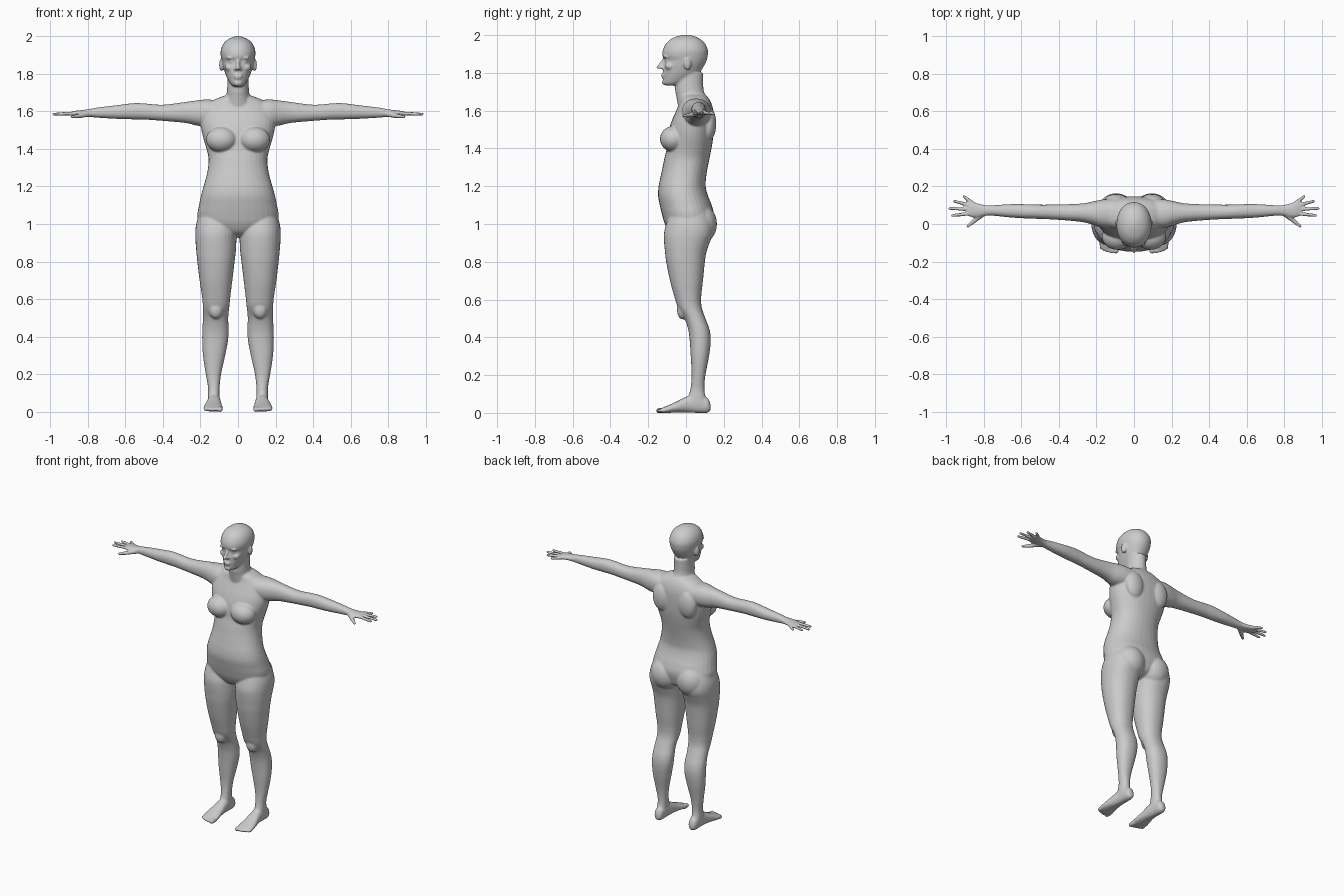
import bpy, bmesh, math
from mathutils import Vector, Matrix

bm = bmesh.new()
AXES = {'x': (0, 1, 2), 'y': (1, 0, 2), 'z': (2, 0, 1)}


def smooth_path(rows, steps=4):
    """Catmull-Rom interpolation through rows of numbers."""
    out = []
    for i in range(len(rows) - 1):
        p = [rows[max(i - 1, 0)], rows[i], rows[i + 1], rows[min(i + 2, len(rows) - 1)]]
        for k in range(steps):
            t = k / steps
            out.append([0.5 * (2 * b + (c - a) * t + (2 * a - 5 * b + 4 * c - d) * t * t
                               + (3 * b - a - 3 * c + d) * t ** 3) for a, b, c, d in zip(*p)])
    return out + [list(rows[-1])]


def loft(axis, rows, side=1, power=2.2, n=32):
    """Closed tube; each row is (position, u min, u max, v min, v max)."""
    a, u, v = AXES[axis]
    rings = []
    for t, u0, u1, v0, v1 in smooth_path(rows):
        ring = []
        for k in range(n):
            ang = 2 * math.pi * k / n
            c, s = math.cos(ang), math.sin(ang)
            co = [0, 0, 0]
            co[a] = t
            co[u] = (u0 + u1) / 2 + (u1 - u0) / 2 * math.copysign(abs(c) ** (2 / power), c)
            co[v] = (v0 + v1) / 2 + (v1 - v0) / 2 * math.copysign(abs(s) ** (2 / power), s)
            co[0] *= side
            ring.append(bm.verts.new(co))
        rings.append(ring)
    for r, q in zip(rings, rings[1:]):
        for k in range(n):
            j = (k + 1) % n
            bm.faces.new((r[k], r[j], q[j], q[k]))
    bm.faces.new(rings[0])
    bm.faces.new(rings[-1])


def blob(center, radii, tilt=0):
    m = Matrix.Translation(center) @ Matrix.Rotation(tilt, 4, 'Z') @ Matrix.Diagonal((*radii, 1))
    bmesh.ops.create_uvsphere(bm, u_segments=24, v_segments=16, radius=1, matrix=m)


def digit(a, b, r0, r1):
    """Rounded tapering finger from a to b."""
    a, b = Vector(a), Vector(b)
    d = b - a
    m = Matrix.Translation((a + b) / 2) @ d.to_track_quat('Z', 'Y').to_matrix().to_4x4()
    bmesh.ops.create_cone(bm, cap_ends=True, segments=14, radius1=r0, radius2=r1,
                          depth=d.length, matrix=m)
    blob(a, (r0,) * 3)
    blob(b, (r1,) * 3)


def upright(rows, power=2.2):
    loft('z', [(z, -w, w, f, b) for z, w, f, b in rows], power=power)


# Torso: height, half width, front, back
upright([(.93, .03, -.04, .06), (.955, .11, -.085, .12), (1.0, .2, -.112, .14),
         (1.05, .216, -.127, .148), (1.1, .208, -.139, .136), (1.15, .198, -.148, .116),
         (1.2, .184, -.145, .104), (1.25, .170, -.135, .107), (1.3, .160, -.124, .115),
         (1.35, .157, -.114, .125), (1.4, .168, -.102, .135), (1.45, .183, -.097, .143),
         (1.5, .195, -.09, .147), (1.55, .2, -.074, .148), (1.6, .19, -.052, .145),
         (1.64, .165, -.035, .134), (1.67, .11, -.03, .117), (1.685, .07, -.02, .1)])
# Neck
upright([(1.58, .1, -.035, .12), (1.64, .078, -.045, .12), (1.68, .064, -.052, .103),
         (1.72, .058, -.058, .092), (1.8, .056, -.05, .092)], 2)
# Head
upright([(1.733, .02, -.105, -.05), (1.745, .038, -.12, -.01), (1.775, .056, -.121, .04),
         (1.8, .067, -.122, .072), (1.84, .080, -.119, .097), (1.868, .086, -.114, .11),
         (1.89, .091, -.125, .115), (1.92, .093, -.123, .116), (1.955, .082, -.106, .101),
         (1.98, .06, -.078, .074), (1.995, .032, -.042, .042), (2.002, .008, -.01, .012)], 2.1)
# Nose and lips
digit((0, -.112, 1.876), (0, -.139, 1.834), .009, .012)
blob((0, -.142, 1.83), (.012, .015, .010))
blob((0, -.120, 1.791), (.025, .012, .006))
blob((0, -.119, 1.779), (.021, .012, .007))
blob((0, -.112, 1.75), (.022, .015, .015))

for s in (1, -1):
    # Face details
    blob((s * .034, -.098, 1.866), (.017, .014, .010))
    blob((s * .036, -.103, 1.885), (.026, .016, .008), -s * .35)
    blob((s * .045, -.085, 1.835), (.025, .025, .020))
    blob((s * .014, -.125, 1.827), (.008, .012, .008))
    blob((s * .088, .008, 1.848), (.012, .020, .034), s * .3)

    # Breast, shoulder blade and buttock
    blob((s * .088, -.068, 1.45), (.083, .07, .068))
    blob((s * .095, .12, 1.53), (.065, .04, .09))
    blob((s * .095, .075, 1.0), (.098, .089, .105))

    # Arm and palm: x, y centre, z centre, y radius, z radius
    arm = [(.1, .055, 1.59, .08, .07), (.17, .055, 1.592, .075, .072),
           (.22, .058, 1.592, .062, .067), (.28, .06, 1.595, .049, .056),
           (.4, .063, 1.593, .041, .043), (.5, .065, 1.6, .038, .043),
           (.56, .067, 1.601, .038, .043), (.65, .07, 1.597, .036, .036),
           (.75, .072, 1.594, .028, .027), (.79, .072, 1.592, .028, .021),
           (.83, .073, 1.591, .036, .017), (.865, .078, 1.59, .042, .014),
           (.89, .082, 1.588, .036, .010)]
    loft('x', [(x, y - ry, y + ry, z - rz, z + rz) for x, y, z, ry, rz in arm], s)
    # Fingers and thumb
    for x0, y0, x1, y1 in ((.86, .11, .907, .147), (.87, .098, .957, .121),
                           (.87, .078, .983, .083), (.87, .056, .970, .045)):
        digit((s * x0, y0, 1.589), (s * x1, y1, 1.586), .011, .0085)
    digit((s * .80, .058, 1.586), (s * .85, .018, 1.576), .016, .012)
    digit((s * .85, .018, 1.576), (s * .887, -.012, 1.572), .012, .0085)

    # Leg: height, inner, outer, front, back
    loft('z', [(1.06, .03, .205, -.085, .12), (1.0, .015, .223, -.105, .14),
               (.95, .008, .228, -.117, .143), (.9, .009, .226, -.116, .125),
               (.85, .012, .222, -.111, .108), (.8, .018, .217, -.105, .1),
               (.7, .03, .205, -.085, .09), (.62, .04, .193, -.063, .081),
               (.56, .046, .187, -.044, .083), (.5, .052, .187, -.008, .103),
               (.44, .050, .19, .012, .125), (.38, .053, .191, .02, .131),
               (.3, .068, .187, .025, .122), (.2, .09, .172, .03, .103),
               (.13, .098, .160, .024, .097), (.08, .098, .161, .01, .105),
               (.04, .098, .160, .0, .12), (.01, .105, .152, .01, .12)], s)
    # Kneecap
    blob((s * .118, -.018, .545), (.038, .03, .05))
    # Foot: y, inner, outer, bottom, top
    loft('y', [(.13, .115, .14, .015, .045), (.112, .1, .156, .0, .08),
               (.05, .095, .16, .0, .1), (0, .091, .166, .002, .085),
               (-.05, .086, .177, .002, .06), (-.09, .081, .184, 0, .042),
               (-.12, .081, .184, 0, .03), (-.132, .088, .178, .002, .024)], s)
    # Toes
    for x, y, r in ((.096, -.143, .015), (.12, -.146, .011), (.139, -.142, .0105),
                    (.157, -.136, .010), (.173, -.126, .010)):
        digit((s * x, -.11, .014), (s * x, y, .012), r, r)

bmesh.ops.recalc_face_normals(bm, faces=bm.faces)
mesh = bpy.data.meshes.new("body")
bm.to_mesh(mesh)
bm.free()
body = bpy.data.objects.new("body", mesh)
bpy.context.collection.objects.link(body)

# Fuse the parts into one smooth skin
fuse = body.modifiers.new("fuse", 'REMESH')
fuse.mode = 'VOXEL'
fuse.voxel_size = .006
fuse.use_smooth_shade = True
soften = body.modifiers.new("soften", 'SMOOTH')
soften.factor = .5
soften.iterations = 4
